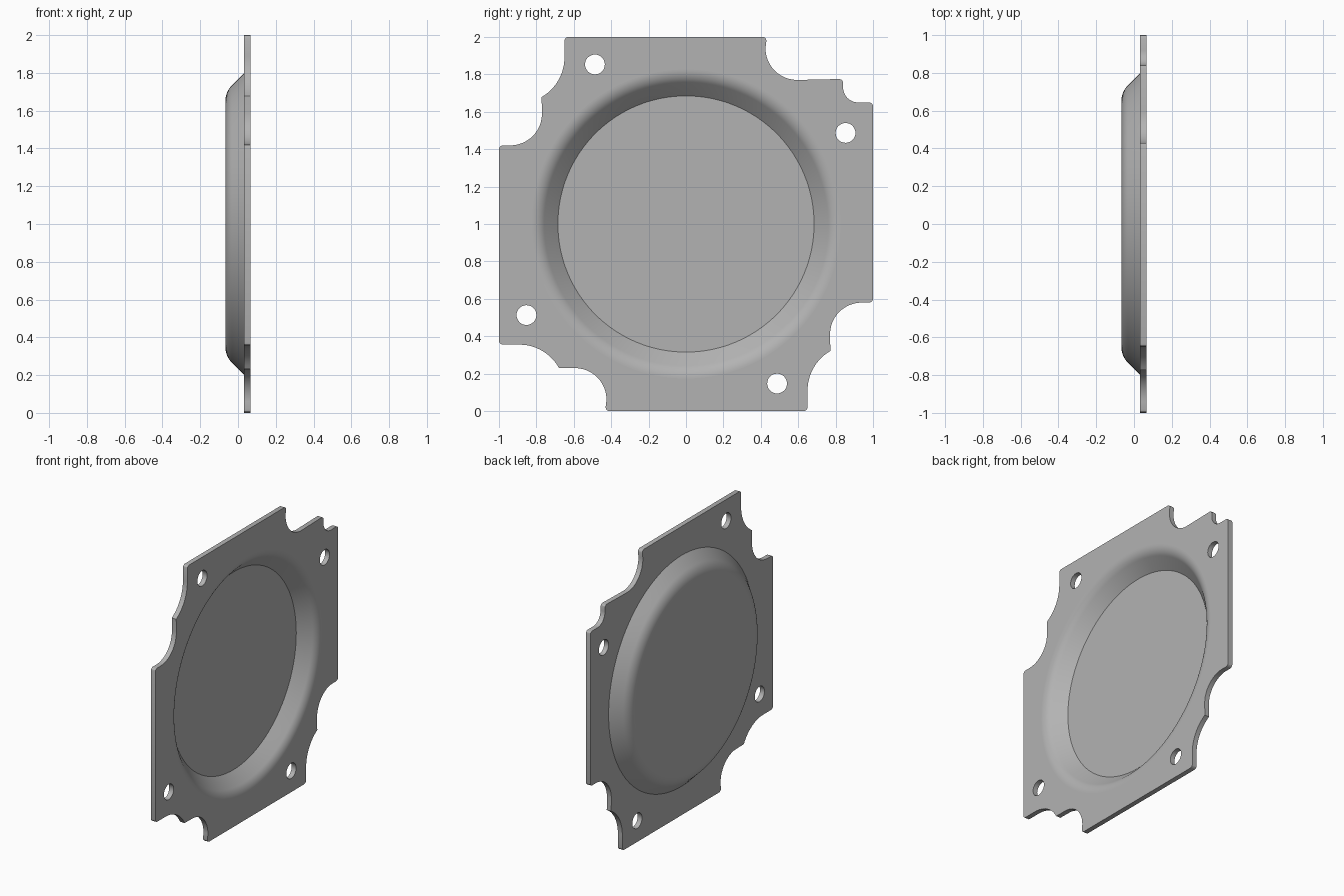
import bpy, bmesh
from math import sin, cos, pi, radians

default = bpy.data.objects.get("Cube")
if default:
    bpy.data.objects.remove(default)

FRONT, BACK = 0.067, 0.033      # plate faces along x
SEGMENTS = 128
bm = bmesh.new()


def arc(cy, cz, r, start, end):
    """Points of an arc in the plate plane, angles in degrees."""
    n = 3 if r < 0.03 else 12
    angles = [radians(start + (end - start) * i / n) for i in range(n + 1)]
    return [(cy + r * cos(a), cz + r * sin(a)) for a in angles]


def circle(cy, cz, r, n):
    return [(cy + r * cos(2 * pi * i / n), cz + r * sin(2 * pi * i / n)) for i in range(n)]


def loop(points, x):
    """Vertices of a closed loop at depth x, measured from the plate centre."""
    return [bm.verts.new((x, y, z + 1)) for y, z in points]


def loop_edges(verts):
    pairs = zip(verts, verts[1:] + verts[:1])
    return [bm.edges.get(p) or bm.edges.new(p) for p in pairs]


def bridge(a, b):
    for i in range(len(a)):
        j = (i + 1) % len(a)
        bm.faces.new((a[i], a[j], b[j], b[i]))


# Notched outline: the lower run of arcs repeats, turned half way round
lower_run = [
    (.98, -.40, .02, 0, -90),
    (.94, -.59, .17, 90, 180),
    (.894, -.89, .244, 120, 180),
    (.63, -.98, .02, 0, -90),
    (-.41, -.98, .02, -90, -180),
    (-.595, -.94, .17, 0, 90),
]
curved_corner = [(-.89, -.885, .24, 29, 90), (-.98, -.625, .02, -90, -180)]
stepped_corner = [(.82, .755, .02, 90, 0), (.92, .73, .08, 180, 270), (.98, .63, .02, 90, 0)]
upper_run = [(-y, -z, r, a + 180, b + 180) for y, z, r, a, b in lower_run]
outline = [p for part in lower_run + curved_corner + upper_run + stepped_corner for p in arc(*part)]

# Bolt holes
hole_centres = [(-.487, .853), (.853, .487), (-.853, -.487), (.487, -.853)]
contours = [outline] + [circle(y, z, .053, 32) for y, z in hole_centres]

front_edges, back_edges = [], []
for points in contours:
    front, back = loop(points, FRONT), loop(points, BACK)
    front_edges += loop_edges(front)
    back_edges += loop_edges(back)
    bridge(front, back)


# Dish: each side is a turned profile of (radius, x), from rim to floor
STEPS = 10
turns = [pi / 4 * i / STEPS for i in range(STEPS + 1)]
R_IN, R_OUT = .097, .12
hollow = [(.826 - R_IN * sin(a), FRONT - R_IN * (1 - cos(a))) for a in turns] + [(.685, -BACK)]
bulge = [(.80, BACK)] + [(.65 + R_OUT * sin(a), -FRONT + R_OUT * (1 - cos(a))) for a in reversed(turns)]

for profile, edges in ((hollow, front_edges), (bulge, back_edges)):
    rings = [loop(circle(0, 0, r, SEGMENTS), x) for r, x in profile]
    for a, b in zip(rings, rings[1:]):
        bridge(a, b)
    bm.faces.new(rings[-1])
    edges += loop_edges(rings[0])

# Flat plate faces around the dish and holes
for edges in (front_edges, back_edges):
    bmesh.ops.triangle_fill(bm, use_beauty=True, edges=edges, normal=(1, 0, 0))
bmesh.ops.recalc_face_normals(bm, faces=bm.faces)

mesh = bpy.data.meshes.new("dished_cover_plate")
bm.to_mesh(mesh)
bm.free()
plate = bpy.data.objects.new("dished_cover_plate", mesh)
bpy.context.collection.objects.link(plate)

# Plain grey metal
grey = bpy.data.materials.new("grey_metal")
grey.use_nodes = True
grey.diffuse_color = (.45, .45, .45, 1)
grey.node_tree.nodes["Principled BSDF"].inputs["Base Color"].default_value = grey.diffuse_color
mesh.materials.append(grey)

# Smooth curved walls, flat faces left flat
bpy.ops.object.select_all(action='DESELECT')
plate.select_set(True)
bpy.context.view_layer.objects.active = plate
bpy.ops.object.shade_smooth_by_angle(angle=radians(30))
for face in mesh.polygons:
    if abs(face.normal.x) > .9999:
        face.use_smooth = False
